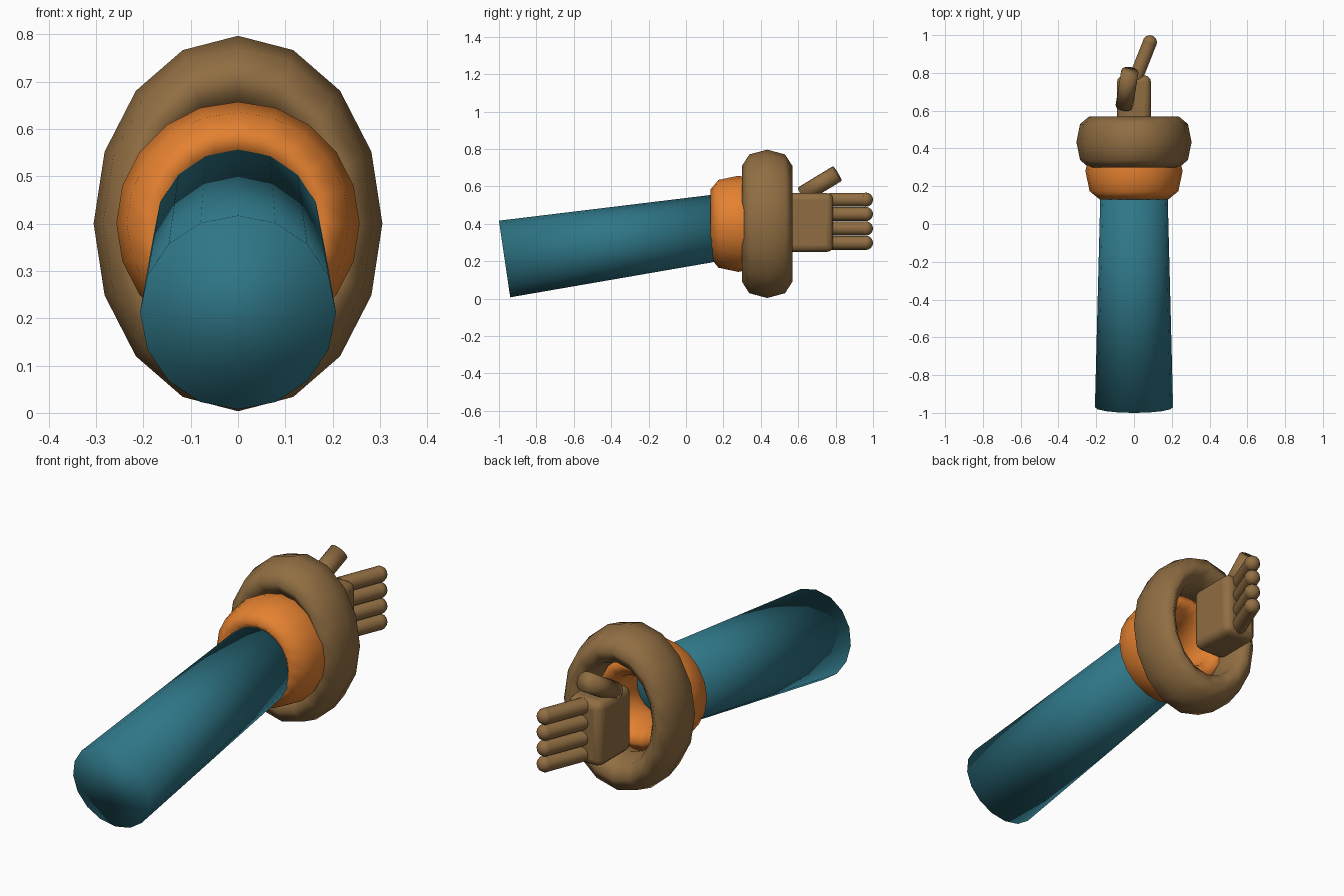
import bpy, math
from mathutils import Vector

if "Cube" in bpy.data.objects:
    bpy.data.objects.remove(bpy.data.objects["Cube"])


def material(name, rgb):
    m = bpy.data.materials.new(name)
    m.diffuse_color = (*rgb, 1)
    m.use_nodes = True
    m.node_tree.nodes["Principled BSDF"].inputs["Base Color"].default_value = m.diffuse_color
    return m


TEAL = material("teal", (0.028, 0.18, 0.24))
ORANGE = material("orange", (0.78, 0.22, 0.03))
BROWN = material("brown", (0.28, 0.155, 0.055))


def finish(name, mat):
    ob = bpy.context.object
    ob.name = name
    ob.data.materials.append(mat)
    bpy.ops.object.shade_smooth()
    return ob


def rod(name, a, b, r1, r2, sides, mat):
    """Capped, tapered rod from point a to point b."""
    a, b = Vector(a), Vector(b)
    d = b - a
    # local z along the rod, local y kept in the vertical plane
    rot = d.to_track_quat('Z', 'Y').to_euler()
    bpy.ops.mesh.primitive_cone_add(vertices=sides, radius1=r1, radius2=r2,
                                    depth=d.length, location=(a + b) / 2, rotation=rot)
    return finish(name, mat)


def ring(name, y, major, minor, sides, tall, depth, mat):
    """Ring around the y axis, stretched in height and depth."""
    bpy.ops.mesh.primitive_torus_add(major_segments=sides, minor_segments=8,
                                     major_radius=major, minor_radius=minor,
                                     location=(0, y, 0.4), rotation=(math.pi / 2, 0, 0))
    bpy.context.object.scale = (1, tall, depth / minor)
    return finish(name, mat)


# Sleeve and the two rings at the wrist
rod("sleeve", (0, -0.97, 0.212), (0, 0.2, 0.384), 0.207, 0.177, 16, TEAL)
ring("cuff", 0.28, 0.182, 0.075, 20, 1.0, 0.15, ORANGE)
ring("wrist_ring", 0.434, 0.238, 0.067, 16, 1.3, 0.135, BROWN)

# Palm: rounded block
bpy.ops.mesh.primitive_cube_add(size=1, location=(0, 0.662, 0.407))
palm = bpy.context.object
palm.scale = (0.18, 0.25, 0.315)
bpy.ops.object.transform_apply(location=False, rotation=False, scale=True)
bev = palm.modifiers.new("rounding", 'BEVEL')
bev.width = 0.035
bev.segments = 3
finish("palm", BROWN)
bpy.ops.object.shade_smooth_by_angle(angle=math.radians(40))

# Four fingers with round tips
for i in range(4):
    z = 0.298 + i * 0.077
    tip = (0.084, 0.962, z)
    rod(f"finger_{i + 1}", (0.008, 0.77, z), tip, 0.037, 0.037, 12, BROWN)
    bpy.ops.object.shade_smooth_by_angle(angle=math.radians(40))
    bpy.ops.mesh.primitive_uv_sphere_add(segments=12, ring_count=8, radius=0.038, location=tip)
    finish(f"fingertip_{i + 1}", BROWN)

# Thumb
rod("thumb", (-0.052, 0.622, 0.555), (-0.022, 0.808, 0.668), 0.046, 0.046, 12, BROWN)
